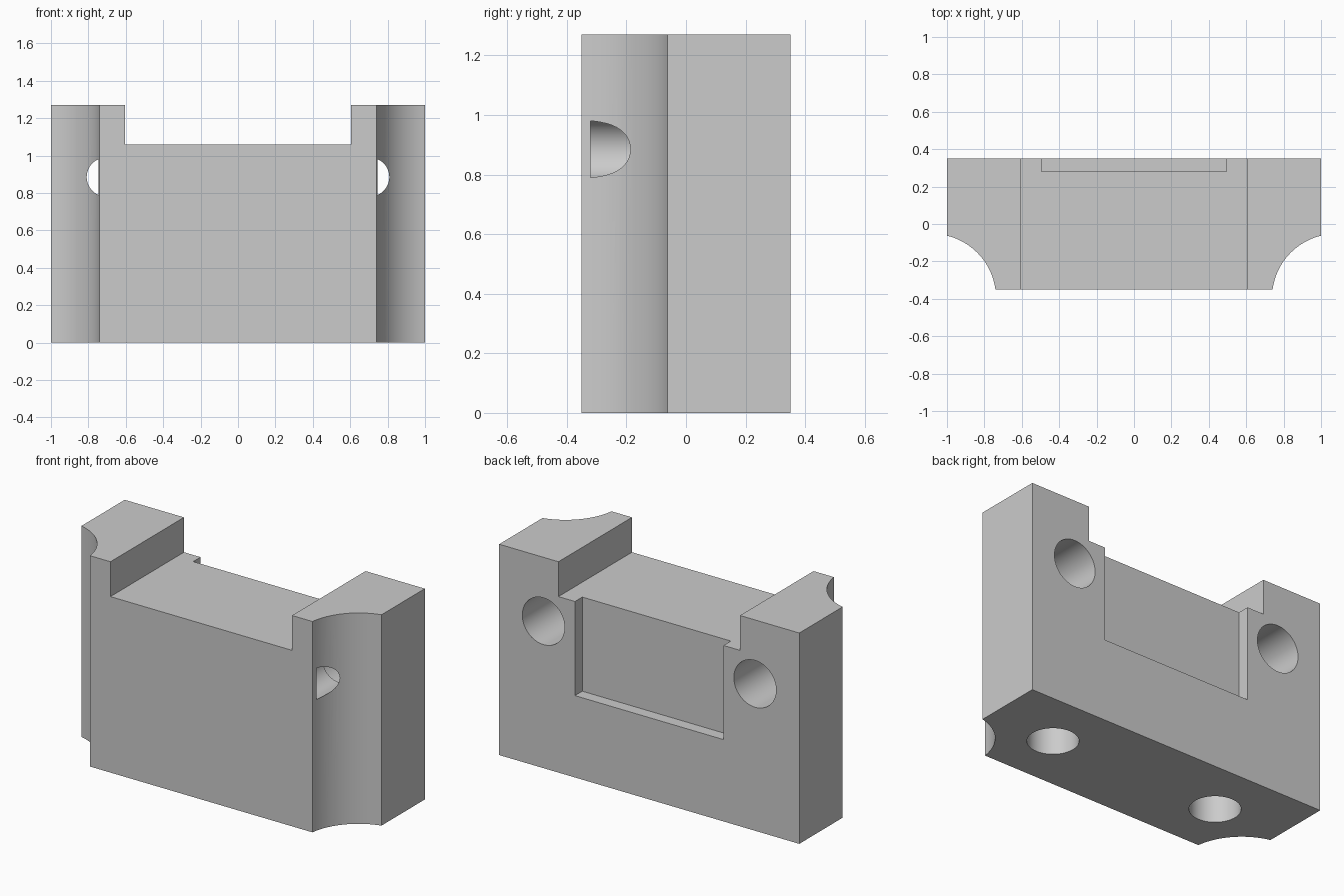
import bpy, bmesh, math
from mathutils import Matrix, Vector

if "Cube" in bpy.data.objects:
    bpy.data.objects.remove(bpy.data.objects["Cube"], do_unlink=True)

HALF_DEPTH, HEIGHT = 0.35, 1.27
SCOOP_X, SCOOP_Y, SCOOP_R = 1.08, -0.395, 0.342

grey = bpy.data.materials.new("plain grey")
grey.use_nodes = True
grey.diffuse_color = (0.6, 0.6, 0.6, 1)
grey.node_tree.nodes["Principled BSDF"].inputs["Base Color"].default_value = (0.6, 0.6, 0.6, 1)


def make_object(name, bm):
    mesh = bpy.data.meshes.new(name)
    bmesh.ops.recalc_face_normals(bm, faces=bm.faces)
    bm.to_mesh(mesh)
    bm.free()
    mesh.materials.append(grey)
    obj = bpy.data.objects.new(name, mesh)
    bpy.context.collection.objects.link(obj)
    return obj


def box(name, low, high):
    low, high = Vector(low), Vector(high)
    bm = bmesh.new()
    bmesh.ops.create_cube(bm, size=1)
    bmesh.ops.scale(bm, verts=bm.verts, vec=high - low)
    bmesh.ops.translate(bm, verts=bm.verts, vec=(low + high) / 2)
    return make_object(name, bm)


def rod(name, start, end, radius):
    start, end = Vector(start), Vector(end)
    axis = end - start
    turn = Vector((0, 0, 1)).rotation_difference(axis).to_matrix().to_4x4()
    bm = bmesh.new()
    bmesh.ops.create_cone(bm, cap_ends=True, segments=64, radius1=radius, radius2=radius,
                          depth=axis.length,
                          matrix=Matrix.Translation((start + end) / 2) @ turn)
    return make_object(name, bm)


# Plan outline with a concave scoop at each front corner
a0 = math.pi - math.asin((-HALF_DEPTH - SCOOP_Y) / SCOOP_R)
a1 = math.acos((1 - SCOOP_X) / SCOOP_R)
steps = 20
scoop = [(SCOOP_X + SCOOP_R * math.cos(a0 + (a1 - a0) * i / steps),
          SCOOP_Y + SCOOP_R * math.sin(a0 + (a1 - a0) * i / steps)) for i in range(steps + 1)]
half = scoop + [(1, HALF_DEPTH)]
outline = half + [(-x, y) for x, y in reversed(half)]

# Main block
bm = bmesh.new()
base = bm.faces.new([bm.verts.new((x, y, 0)) for x, y in outline])
top = bmesh.ops.extrude_face_region(bm, geom=[base])["geom"]
bmesh.ops.translate(bm, verts=[v for v in top if isinstance(v, bmesh.types.BMVert)],
                    vec=(0, 0, HEIGHT))
block = make_object("bracket_block", bm)

# Top saddle and rear pocket
cutters = [box("saddle_cutter", (-0.605, -1, 1.06), (0.605, 1, 1.5)),
           box("pocket_cutter", (-0.495, 0.28, 0.493), (0.495, 0.5, 1.2))]

# Stepped rear holes and blind holes in the base
for side in (-1, 1):
    x = 0.705 * side
    cutters += [rod("bore_cutter", (x, -0.32, 0.885), (x, 0.1, 0.885), 0.104),
                rod("counterbore_cutter", (x, -0.05, 0.885), (x, 0.5, 0.885), 0.141),
                rod("base_hole_cutter", (0.563 * side, 0, -0.2), (0.563 * side, 0, 0.5), 0.139)]

bpy.ops.object.select_all(action='DESELECT')
bpy.context.view_layer.objects.active = block
block.select_set(True)
for cutter in cutters:
    cutter.hide_render = True
    mod = block.modifiers.new("cut", 'BOOLEAN')
    mod.operation, mod.solver, mod.object = 'DIFFERENCE', 'EXACT', cutter
    bpy.ops.object.modifier_apply(modifier=mod.name)
    bpy.data.objects.remove(cutter, do_unlink=True)

bpy.ops.object.shade_smooth_by_angle(angle=math.radians(30))
